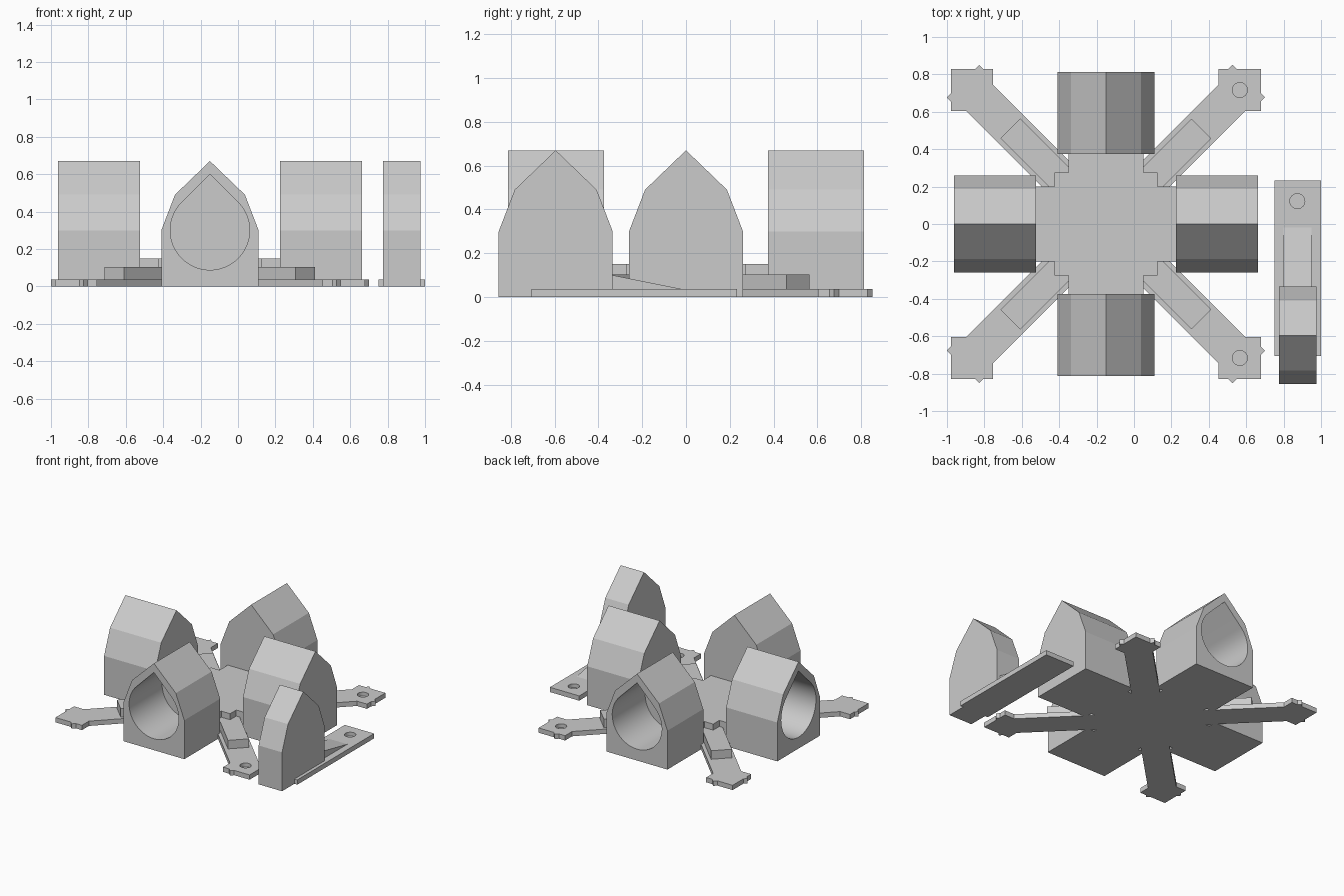
import bpy, bmesh, math
from mathutils import Matrix, Vector

if "Cube" in bpy.data.objects:
    bpy.data.objects.remove(bpy.data.objects["Cube"])

CX = -0.15                      # centre of the star-shaped base
PLATE = 0.037                   # thickness of the flat straps

grey = bpy.data.materials.new("plain grey")
grey.diffuse_color = (0.6, 0.6, 0.6, 1)
grey.use_nodes = True
grey.node_tree.nodes["Principled BSDF"].inputs["Base Color"].default_value = grey.diffuse_color


def prism(name, pts, lo, hi, matrix=Matrix()):
    """Extrude a 2D outline along local z from lo to hi."""
    bm = bmesh.new()
    face = bm.faces.new([bm.verts.new((x, y, lo)) for x, y in pts])
    ext = bmesh.ops.extrude_face_region(bm, geom=[face])
    top = [v for v in ext["geom"] if isinstance(v, bmesh.types.BMVert)]
    bmesh.ops.translate(bm, verts=top, vec=(0, 0, hi - lo))
    bm.transform(matrix)
    bmesh.ops.recalc_face_normals(bm, faces=bm.faces)
    mesh = bpy.data.meshes.new(name)
    bm.to_mesh(mesh)
    bm.free()
    mesh.materials.append(grey)
    ob = bpy.data.objects.new(name, mesh)
    bpy.context.collection.objects.link(ob)
    return ob


def rect(x0, x1, y0, y1):
    return [(x0, y0), (x1, y0), (x1, y1), (x0, y1)]


def circle(x, y, r, n=32):
    return [(x + r * math.cos(2 * math.pi * i / n),
             y + r * math.sin(2 * math.pi * i / n)) for i in range(n)]


def boolean(ob, other, operation):
    """Apply a boolean and remove the helper."""
    other.hide_render = True
    mod = ob.modifiers.new("boolean", 'BOOLEAN')
    mod.operation, mod.solver, mod.object = operation, 'EXACT', other
    bpy.context.view_layer.objects.active = ob
    bpy.ops.object.modifier_apply(modifier=mod.name)
    bpy.data.objects.remove(other)


def smooth(ob):
    bpy.ops.object.select_all(action='DESELECT')
    ob.select_set(True)
    bpy.context.view_layer.objects.active = ob
    bpy.ops.object.shade_smooth_by_angle(angle=math.radians(20))


# Housing outline and teardrop bore (a circle with a 45 degree peak)
house = [(-0.26, 0), (0.26, 0), (0.26, 0.30), (0.187, 0.49),
         (0, 0.67), (-0.187, 0.49), (-0.26, 0.30)]
R, CZ, N = 0.212, 0.30, 48
teardrop = [(0, CZ + R * math.sqrt(2))]
for i in range(N + 1):
    a = math.radians(135 + 270 * i / N)
    teardrop.append((R * math.cos(a), CZ + R * math.sin(a)))

# Maps an outline (across, up) to a profile standing upright, extruded along +x
UPRIGHT = Matrix(((0, 0, 1, 0), (1, 0, 0, 0), (0, 1, 0, 0), (0, 0, 0, 1)))


def housing(name, lo, hi, bore_lo, bore_hi, matrix):
    ob = prism(name, house, lo, hi, matrix @ UPRIGHT)
    cut = prism("bore_cutter", teardrop, bore_lo, bore_hi, matrix @ UPRIGHT)
    boolean(ob, cut, 'DIFFERENCE')
    smooth(ob)


# Four blind sockets around the base
for k, side in enumerate(("right", "back", "left", "front")):
    m = Matrix.Translation((CX, 0, 0)) @ Matrix.Rotation(k * math.pi / 2, 4, 'Z')
    housing(side + "_socket", 0.375, 0.812, 0.41, 0.9, m)

# Raised hub: a cross with small square steps in its corners
a, b, c = 0.2, 0.275, 0.38
quarter = [(c, -a), (c, a), (b, a), (b, b), (a, b)]
hub = []
for k in range(4):
    rot = Matrix.Rotation(k * math.pi / 2, 2)
    hub += [tuple(rot @ Vector(p)) for p in quarter]
prism("hub", hub, 0, 0.15, Matrix.Translation((CX, 0, 0)))

# Four diagonal straps, each with a notched end, a screw hole and a rib
HU = 0.716 * math.sqrt(2)       # distance of the screw hole from the centre
for k in range(4):
    ang = math.pi / 4 + k * math.pi / 2
    m = Matrix.Translation((CX, 0, 0)) @ Matrix.Rotation(ang, 4, 'Z')
    strap = prism("strap_%d" % (k + 1), rect(0.2, HU, -0.1, 0.1), 0, PLATE, m)
    h = 0.113 * math.sqrt(2)
    diamond = [(HU + h, 0), (HU, h), (HU - h, 0), (HU, -h)]
    boolean(strap, prism("end_pad", diamond, 0, PLATE, m), 'UNION')
    points = rect(0.985, 1.08, -0.123, 0.123)
    boolean(strap, prism("end_points", points, 0, PLATE, m), 'UNION')
    hole = prism("hole_cutter", circle(HU, 0, 0.04), 0.008, 0.1, m)
    boolean(strap, hole, 'DIFFERENCE')
    smooth(strap)
    prism("rib_%d" % (k + 1), rect(0.3, 0.722, -0.074, 0.074), 0, 0.103, m)

# Separate holder: open ring, mounting strip and sloping brace
ring = Matrix.Translation((0, -0.595, 0))
housing("holder_ring", 0.775, 0.975, 0.7, 1.1, ring)
strip = prism("holder_strip", rect(0.75, 1.0, -0.705, 0.232), 0, PLATE)
boolean(strip, prism("hole_cutter", circle(0.873, 0.122, 0.04), 0.008, 0.1),
        'DIFFERENCE')
smooth(strip)
prism("holder_brace", [(-0.56, 0.02), (-0.02, 0.02), (-0.02, PLATE),
                       (-0.335, 0.1), (-0.56, 0.1)], 0.798, 0.948, UPRIGHT)
